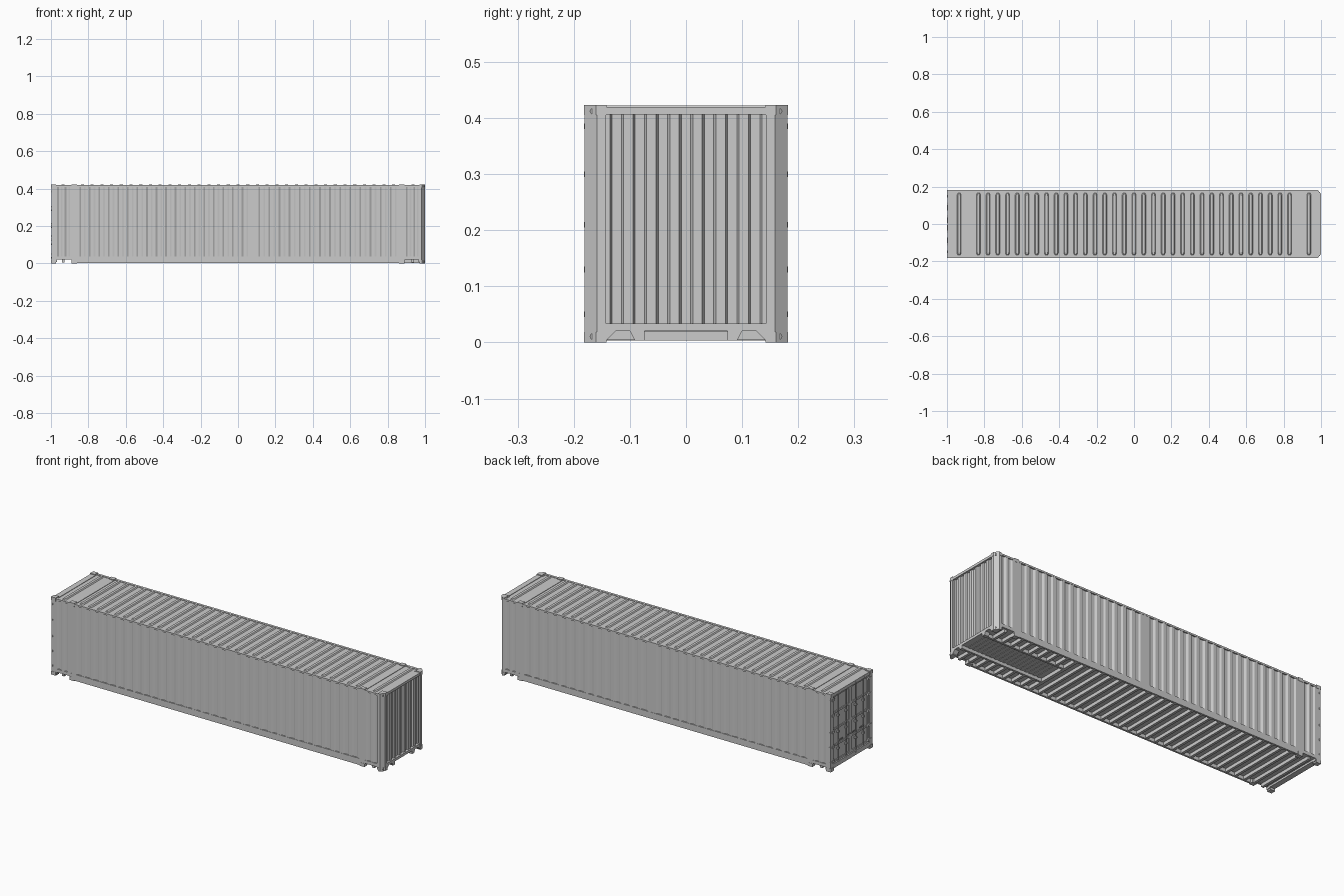
import bpy, bmesh, math
from mathutils import Vector

grey = bpy.data.materials.new("light_grey")
grey.diffuse_color = (0.6, 0.6, 0.6, 1)
HY, H = 0.1815, 0.4235          # half width and height


def finish(bm, name):
    bmesh.ops.recalc_face_normals(bm, faces=bm.faces)
    me = bpy.data.meshes.new(name)
    bm.to_mesh(me)
    bm.free()
    me.materials.append(grey)
    ob = bpy.data.objects.new(name, me)
    bpy.context.collection.objects.link(ob)
    return ob


def loft(bm, low, high):
    """Closed solid between two matching outlines."""
    a = [bm.verts.new(p) for p in low]
    b = [bm.verts.new(p) for p in high]
    n = len(a)
    bm.faces.new(a[::-1])
    bm.faces.new(b)
    for i in range(n):
        bm.faces.new((a[i], a[(i + 1) % n], b[(i + 1) % n], b[i]))


def prism(bm, pts, z0, z1):
    loft(bm, [(x, y, z0) for x, y in pts], [(x, y, z1) for x, y in pts])


def box(bm, x0, x1, y0, y1, z0, z1):
    prism(bm, [(x0, y0), (x1, y0), (x1, y1), (x0, y1)], z0, z1)


def corrugation(u0, u1, pitch, outer, inner, slope):
    """Trapezoid wave points (u, depth) along a wall."""
    n = max(1, round((u1 - u0) / pitch))
    p = (u1 - u0) / n
    pts = [(u0, outer)]
    for i in range(n):
        c = u0 + (i + 0.5) * p
        w = p / 4
        pts += [(c - w - slope / 2, outer), (c - w + slope / 2, inner),
                (c + w - slope / 2, inner), (c + w + slope / 2, outer)]
    return pts + [(u1, outer)]


# corrugated side walls, in sections between the posts
bm = bmesh.new()
for s in (-1, 1):
    for a, b in ((-0.972, -0.893), (-0.857, 0.062), (0.1, 0.857), (0.893, 0.972)):
        w = corrugation(a, b, 0.0525, 0.1795, 0.1735, 0.009)
        w += [(b, 0.168), (a, 0.168)]
        prism(bm, [(x, s * y) for x, y in w], 0.036, 0.412)
    box(bm, 0.06, 0.102, *sorted((s * 0.168, s * 0.1795)), 0.036, 0.412)
finish(bm, "side_walls")

# corrugated front end wall
bm = bmesh.new()
w = corrugation(-0.144, 0.144, 0.0385, 0.991, 0.984, 0.004)
w += [(0.144, 0.975), (-0.144, 0.975)]
prism(bm, [(x, y) for y, x in w], 0.032, 0.408)
finish(bm, "front_end_wall")

# chamfered posts at the front end, square posts at the door end
bm = bmesh.new()
for s in (-1, 1):
    prism(bm, [(0.965, s * 0.1805), (0.982, s * 0.1805), (0.999, s * 0.159),
               (0.999, s * 0.143), (0.965, s * 0.143)], 0.008, 0.42)
    box(bm, -0.998, -0.968, *sorted((s * 0.157, s * 0.1805)), 0.008, 0.42)
    for x in (-0.875, 0.875):
        box(bm, x - 0.019, x + 0.019, *sorted((s * 0.165, s * 0.1803)), 0.03, 0.419)
finish(bm, "posts")

# corner castings, at the ends and at the intermediate posts
bm = bmesh.new()
for s in (-1, 1):
    for z0, z1 in ((0, 0.0185), (H - 0.0185, H)):
        prism(bm, [(0.97, s * HY), (0.983, s * HY), (1, s * 0.16),
                   (1, s * 0.142), (0.97, s * 0.142)], z0, z1)
        box(bm, -1, -0.972, *sorted((s * 0.155, s * HY)), z0, z1)
        for x in (-0.875, 0.875):
            box(bm, x - 0.014, x + 0.014, *sorted((s * 0.157, s * HY)), z0, z1)
finish(bm, "corner_castings")

# round casting rings on the end faces
bm = bmesh.new()
for s in (-1, 1):
    for z in (0.0105, H - 0.0115):
        for y in (0.152, 0.165):
            ring = [(s * y + 0.006 * math.cos(t * math.pi / 6), z + 0.006 * math.sin(t * math.pi / 6))
                    for t in range(12)]
            x = 0.9995 if y < 0.16 else 0.994
            loft(bm, [(x - 0.002, u, v) for u, v in ring], [(x, u, v) for u, v in ring])
finish(bm, "casting_rings")

# long rails; the bottom rail is raised near the ends
bm = bmesh.new()
for s in (-1, 1):
    box(bm, -0.972, 0.972, *sorted((s * 0.167, s * 0.1805)), 0.410, 0.4195)
    lo = [(-0.972, 0.038), (-0.972, 0.02), (-0.892, 0.02), (-0.88, 0.003),
          (0.88, 0.003), (0.892, 0.02), (0.972, 0.02), (0.972, 0.038)]
    loft(bm, [(x, s * 0.17, z) for x, z in lo], [(x, s * 0.1805, z) for x, z in lo])
finish(bm, "side_rails")

# end rails: header and sill at both ends, with sill feet beside the tunnel
bm = bmesh.new()
box(bm, 0.97, 0.9985, -0.145, 0.145, 0.406, 0.4195)
box(bm, 0.97, 0.9985, -0.145, 0.145, 0.02, 0.034)
box(bm, -0.998, -0.968, -0.158, 0.158, 0.402, 0.4195)
box(bm, -0.998, -0.968, -0.158, 0.158, 0.012, 0.036)
for s in (-1, 1):
    for foot in ([(0.074, 0.003), (0.091, 0.003), (0.1, 0.021), (0.074, 0.021)],
                 [(0.143, 0.003), (0.146, 0.003), (0.146, 0.021), (0.124, 0.021)]):
        loft(bm, [(0.972, s * y, z) for y, z in foot], [(0.9985, s * y, z) for y, z in foot])
finish(bm, "end_rails")

# roof sheet with raised plates at the intermediate posts
bm = bmesh.new()
box(bm, -0.98, 0.985, -0.17, 0.17, 0.410, 0.417)
for x in (-0.875, 0.875):
    box(bm, x - 0.017, x + 0.017, -0.17, 0.17, 0.415, 0.4195)
finish(bm, "roof_sheet")

# roof ribs with pointed ends
bm = bmesh.new()
xs = [-0.935, 0.935] + [-0.832 + i * 1.664 / 32 for i in range(33)]
for x in xs:
    def outline(w, l, z):
        return [(x - w, -l + 0.012, z), (x - w / 2, -l, z), (x + w / 2, -l, z), (x + w, -l + 0.012, z),
                (x + w, l - 0.012, z), (x + w / 2, l, z), (x - w / 2, l, z), (x - w, l - 0.012, z)]
    loft(bm, outline(0.012, 0.169, 0.416), outline(0.007, 0.162, 0.4225))
finish(bm, "roof_ribs")

# floor
bm = bmesh.new()
box(bm, -0.97, 0.975, -0.172, 0.172, 0.022, 0.03)
finish(bm, "floor")

# cross members under the floor, split around the tunnel at the front end
bm = bmesh.new()
for i in range(35):
    x = -0.935 + i * 0.055
    if x < 0.5:
        box(bm, x - 0.007, x + 0.007, -0.171, 0.171, 0.004, 0.023)
    else:
        for s in (-1, 1):
            box(bm, x - 0.007, x + 0.007, *sorted((s * 0.08, s * 0.171)), 0.004, 0.023)
finish(bm, "cross_members")

# tunnel: side beams, rear beam and shallow bows
bm = bmesh.new()
for s in (-1, 1):
    box(bm, 0.5, 0.975, *sorted((s * 0.075, s * 0.086)), 0.003, 0.023)
box(bm, 0.492, 0.506, -0.171, 0.171, 0.003, 0.023)
for i in range(17):
    x = 0.53 + i * 0.0265
    box(bm, x - 0.008, x + 0.008, -0.076, 0.076, 0.0195, 0.023)
finish(bm, "tunnel")

# two doors with raised frames and horizontal ribs
bm = bmesh.new()
for s in (-1, 1):
    box(bm, -0.988, -0.975, *sorted((s * 0.002, s * 0.156)), 0.037, 0.402)
    for y in (0.002, 0.146):
        box(bm, -0.992, -0.98, *sorted((s * y, s * (y + 0.01))), 0.037, 0.402)
    for z in (0.037, 0.122, 0.212, 0.302, 0.392):
        box(bm, -0.992, -0.98, *sorted((s * 0.003, s * 0.155)), z, z + 0.01)
finish(bm, "doors")

# lock rods with brackets and handles
bm = bmesh.new()
for s in (-1, 1):
    for y in (0.042, 0.108):
        ring = [(-0.9955 + 0.0026 * math.cos(t * math.pi / 4), s * y + 0.0026 * math.sin(t * math.pi / 4))
                for t in range(8)]
        prism(bm, ring, 0.022, 0.414)
        for z in (0.026, 0.1, 0.19, 0.28, 0.405):
            box(bm, -0.999, -0.986, s * y - 0.006, s * y + 0.006, z, z + 0.008)
        e = y - 0.036
        box(bm, -0.9985, -0.995, *sorted((s * e, s * y)), 0.145, 0.15)
finish(bm, "lock_rods")

# door hinges
bm = bmesh.new()
for s in (-1, 1):
    for z in (0.05, 0.13, 0.21, 0.30, 0.385):
        box(bm, -1, -0.988, *sorted((s * 0.143, s * 0.168)), z - 0.006, z + 0.006)
        box(bm, -0.9985, -0.99, *sorted((s * 0.165, s * HY)), z - 0.005, z + 0.005)
finish(bm, "door_hinges")
